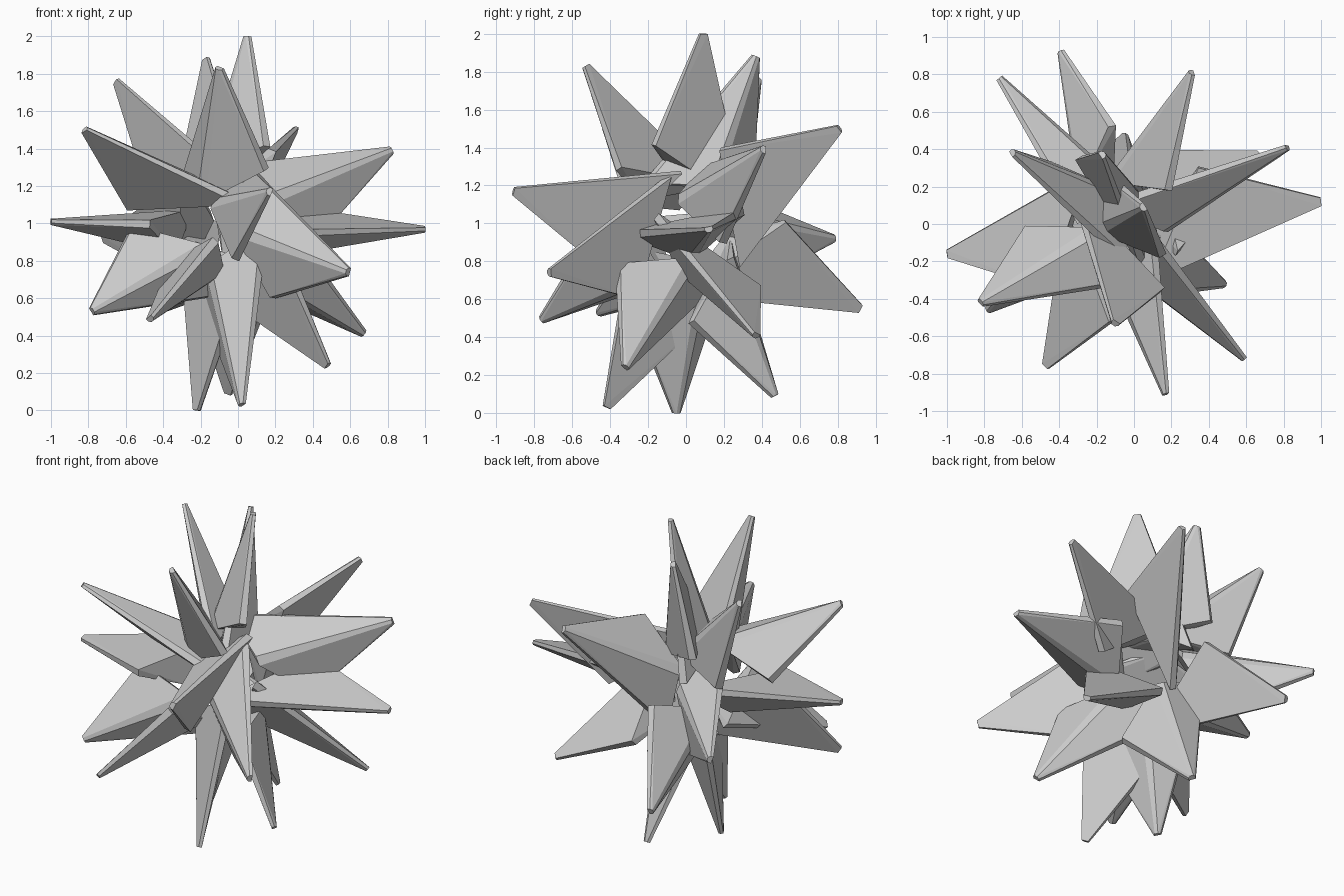
import bpy, bmesh
from mathutils import Vector

if "Cube" in bpy.data.objects:
    bpy.data.objects.remove(bpy.data.objects["Cube"])

CENTRE = Vector((-0.075, 0.0, 0.97))
LEAN = Vector((-0.53, 0.75, -0.40))      # common direction the blades widen towards

# Each spike: tip position, direction of its wide near corner
SPIKES = [
    ((0.05, 0.09, 2.00), -LEAN),
    ((-0.17, 0.37, 1.88), LEAN),
    ((-0.10, -0.53, 1.83), -LEAN),
    ((-0.65, 0.38, 1.76), LEAN),
    ((-0.82, -0.42, 1.50), LEAN),
    ((0.31, 0.81, 1.50), (0.2, -0.6, 0.75)),
    ((0.82, 0.41, 1.39), (0.4, -0.05, -0.8)),
    ((1.00, 0.12, 0.97), (0, 0.95, 0.2)),
    ((-1.00, -0.16, 1.01), (-0.1, -0.95, -0.1)),
    ((0.59, -0.72, 0.74), (-0.25, 0.1, -0.9)),
    ((0.67, 0.37, 0.41), LEAN),
    ((0.48, -0.32, 0.24), -LEAN),
    ((-0.78, -0.46, 0.53), (-0.4, 0.05, 0.8)),
    ((-0.47, -0.76, 0.49), -LEAN),
    ((-0.22, -0.05, 0.00), -LEAN),
    ((0.02, -0.42, 0.03), LEAN),
    ((-0.05, 0.47, 0.09), -LEAN),
    ((0.17, -0.91, 1.17), (-0.35, -0.2, -0.9)),
    ((-0.72, 0.78, 0.92), (0.3, 0.2, -0.9)),
    ((-0.39, 0.92, 0.55), (0.2, 0.45, 0.85)),
]


def spike(index, tip, wide):
    """Flattened three-sided pyramid with chamfered edges and a skewed base."""
    axis = Vector(tip) - CENTRE
    length = axis.length
    u = axis.normalized()
    w = Vector(wide)
    w = (w - u * w.dot(u)).normalized()
    n = u.cross(w)

    # (along axis, across blade, through thickness)
    local = []
    for t, s, h, ds, dh in ((0.45, 0.27, 0.04, 0.0, 0.022),
                            (0.13, -0.32, 0.04, 0.0, 0.022),
                            (0.25, -0.03, -0.15, 0.03, 0.0)):
        local += [(t, s + ds, h + dh), (t, s - ds, h - dh)]
    for s, h in ((0.022, 0.012), (0.022, -0.006), (-0.022, 0.012),
                 (-0.022, -0.006), (0.01, -0.018), (-0.01, -0.018)):
        local.append((length, s, h))

    bm = bmesh.new()
    for t, s, h in local:
        bm.verts.new(CENTRE + u * t + w * s + n * h)
    bmesh.ops.convex_hull(bm, input=bm.verts[:])
    bmesh.ops.dissolve_limit(bm, angle_limit=0.02, verts=bm.verts[:], edges=bm.edges[:])
    bmesh.ops.recalc_face_normals(bm, faces=bm.faces[:])
    name = f"spike_{index:02d}"
    mesh = bpy.data.meshes.new(name)
    bm.to_mesh(mesh)
    bm.free()
    bpy.context.collection.objects.link(bpy.data.objects.new(name, mesh))


# Ball of spikes
for i, (tip, wide) in enumerate(SPIKES, 1):
    spike(i, tip, wide)
